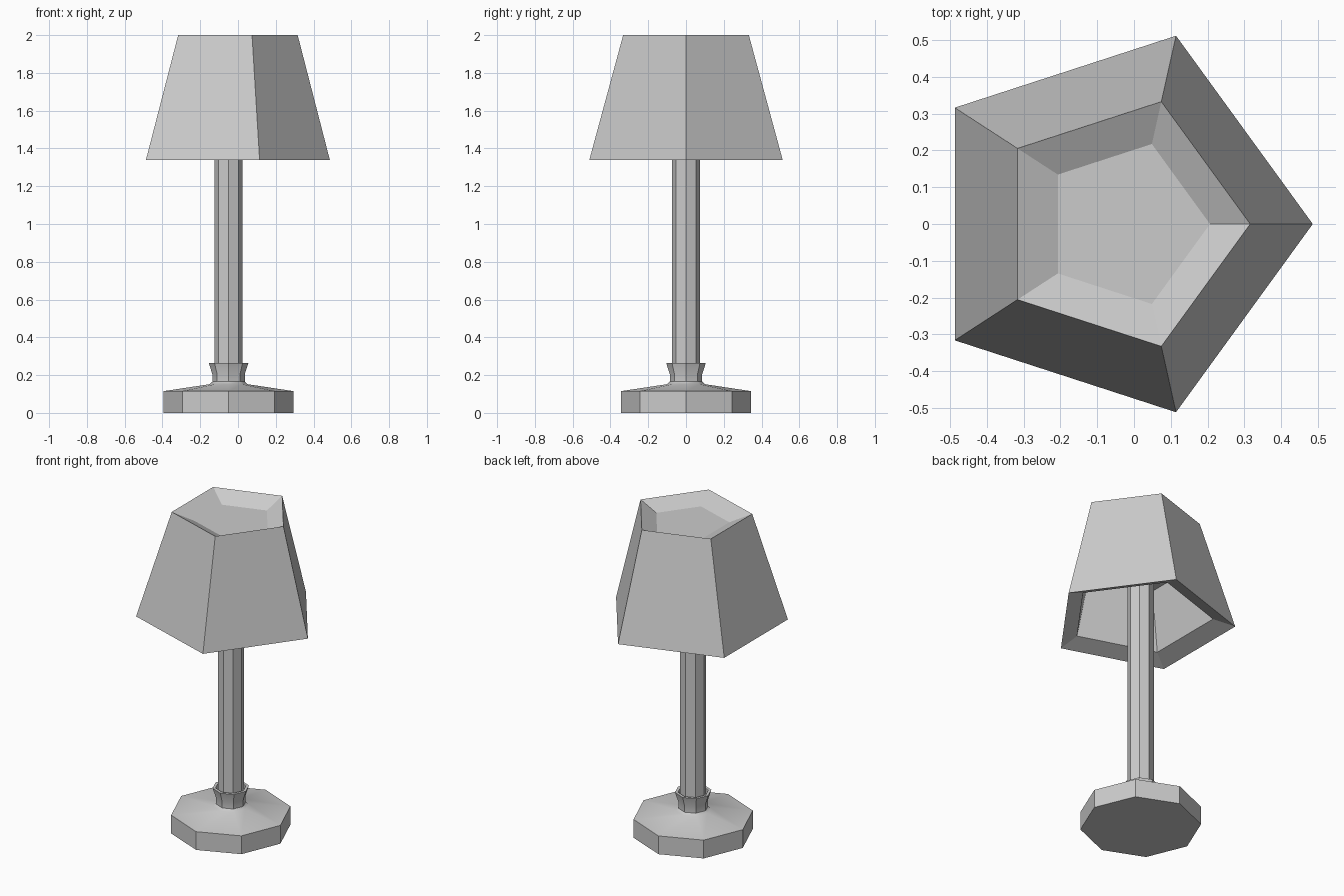
import bpy, bmesh
from math import cos, sin, tau, radians

if "Cube" in bpy.data.objects:
    bpy.data.objects.remove(bpy.data.objects["Cube"])


def loft(name, sides, rings):
    """Closed solid through polygon rings given as (centre x, radius, z)."""
    bm = bmesh.new()
    loops = [[bm.verts.new((cx + r * cos(tau * i / sides), r * sin(tau * i / sides), z))
              for i in range(sides)] for cx, r, z in rings]
    for a, b in zip(loops, loops[1:]):
        for i in range(sides):
            j = (i + 1) % sides
            bm.faces.new((a[i], a[j], b[j], b[i]))
    bm.faces.new(loops[0])
    bm.faces.new(loops[-1])
    bmesh.ops.recalc_face_normals(bm, faces=bm.faces)
    mesh = bpy.data.meshes.new(name)
    bm.to_mesh(mesh)
    bm.free()
    obj = bpy.data.objects.new(name, mesh)
    bpy.context.collection.objects.link(obj)
    return obj


AXIS = -0.05   # the stand sits slightly left of centre

# Octagonal foot with sloped top and flared collar
foot = loft("foot", 8, [(AXIS, r, z) for r, z in (
    (0.345, 0), (0.345, 0.115), (0.10, 0.152), (0.086, 0.165),
    (0.086, 0.205), (0.105, 0.265), (0.088, 0.265), (0.076, 0.22))])
bpy.context.view_layer.objects.active = foot
foot.select_set(True)
bpy.ops.object.shade_smooth_by_angle(angle=radians(40))

# Octagonal pole
loft("pole", 8, [(AXIS, 0.075, 0.1), (AXIS, 0.075, 1.75)])

# Five-sided shade: top recess, outer walls, sloped lower rim, inner cavity
loft("shade", 5, [(-0.052 * s, 0.538 * s, z) for s, z in (
    (0.425, 1.945), (0.65, 2.0), (1.0, 1.34), (0.78, 1.38), (0.62, 1.73))])
